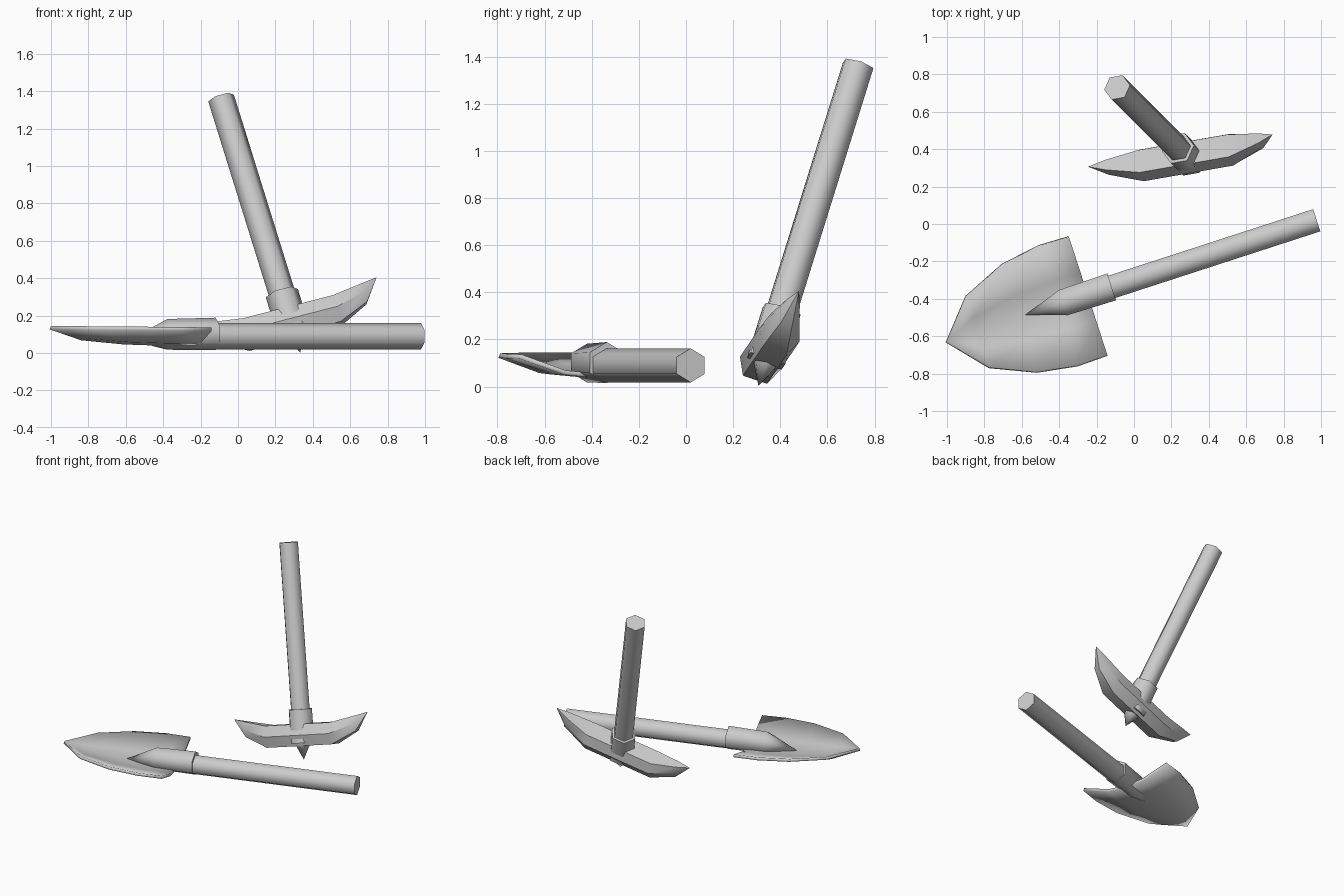
import bpy, bmesh
from math import radians, cos, sin, pi
from mathutils import Vector, Matrix

cube = bpy.data.objects.get("Cube")
if cube:
    bpy.data.objects.remove(cube, do_unlink=True)

grey = bpy.data.materials.new("plain_grey")
grey.use_nodes = True
grey.diffuse_color = (0.6, 0.6, 0.6, 1)
grey.node_tree.nodes["Principled BSDF"].inputs["Base Color"].default_value = (0.6, 0.6, 0.6, 1)


def frame(origin, axis, side):
    """Local z runs along the axis, local x towards the side."""
    z = Vector(axis).normalized()
    y = z.cross(Vector(side)).normalized()
    m = Matrix((y.cross(z), y, z)).transposed().to_4x4()
    m.translation = Vector(origin)
    return m


def loft(name, rings, matrix, angle, closed=True):
    bm = bmesh.new()
    rows = [[bm.verts.new(p) for p in ring] for ring in rings]
    n = len(rows[0])
    for a, b in zip(rows, rows[1:]):
        for i in range(n if closed else n - 1):
            j = (i + 1) % n
            bm.faces.new((a[i], a[j], b[j], b[i]))
    if closed:
        bm.faces.new(rows[0][::-1])
        bm.faces.new(rows[-1])
    bmesh.ops.remove_doubles(bm, verts=bm.verts, dist=0.0005)
    bmesh.ops.recalc_face_normals(bm, faces=bm.faces)
    mesh = bpy.data.meshes.new(name)
    bm.to_mesh(mesh)
    bm.free()
    mesh.materials.append(grey)
    ob = bpy.data.objects.new(name, mesh)
    ob.matrix_world = matrix
    bpy.context.collection.objects.link(ob)
    bpy.ops.object.select_all(action='DESELECT')
    ob.select_set(True)
    bpy.context.view_layer.objects.active = ob
    bpy.ops.object.shade_smooth_by_angle(angle=radians(angle))
    return ob


def rod(name, stations, matrix):
    """Six-sided rod from (distance, radius, sideways shift) stations."""
    rings = [[(r * cos(k * pi / 3) + shift, r * sin(k * pi / 3), d) for k in range(6)]
             for d, r, shift in stations]
    return loft(name, rings, matrix, 65)


# Shovel handle and tapering socket
shovel = frame((0.977, 0.02, 0.09), (-0.951, -0.309, 0), (0, 0, 1))
rod("shovel_handle", [(0, 0.072, 0), (1.2, 0.072, 0)], shovel)
rod("shovel_socket", [(1.153, 0.087, 0.012), (1.425, 0.082, 0.01), (1.64, 0, -0.02)], shovel)

# Dished shovel blade: distance, half width, rim height, depth
outline = [(0, 0.33, 0.137, 0.08), (0.17, 0.334, 0.139, 0.08), (0.386, 0.299, 0.141, 0.075),
           (0.62, 0.196, 0.143, 0.055), (0.794, 0, 0.145, 0)]
across = [(-1, 0), (-0.4, 0.85), (0, 1), (0.4, 0.85), (1, 0)]
blade_frame = Matrix.Translation((-0.245, -0.385, 0)) @ Matrix.Rotation(radians(198), 4, 'Z')
blade = loft("shovel_blade",
             [[(s, w * v, rim - depth * drop) for v, drop in across] for s, w, rim, depth in outline],
             blade_frame, 40, closed=False)
if sum(p.normal.z for p in blade.data.polygons) < 0:
    blade.data.flip_normals()
shell = blade.modifiers.new("thickness", 'SOLIDIFY')
shell.thickness = 0.02
shell.offset = -1

# Pick handle, collar and spike
pick = frame((0.283, 0.357, 0.164), (-0.285, 0.285, 0.915), (0.955, 0.167, 0.246))
rod("pick_handle", [(0, 0.072, 0), (1.31, 0.072, 0)], pick)
rod("pick_collar", [(-0.06, 0.09, 0), (0.17, 0.09, 0)], pick)
rod("pick_spike", [(-0.07, 0.058, 0), (-0.175, 0, 0)], pick)

# Curved pick head: distance, half width, top, bottom
half = [(0.25, 0.09, 0.07, -0.08), (0.425, 0.04, 0.105, 0.0), (0.517, 0, 0.125, 0.125)]
stations = [(-d, w, t, b) for d, w, t, b in reversed(half)] + half
section = [(0.7, 1), (1, 0.5), (0.6, 0), (-0.6, 0), (-1, 0.5), (-0.7, 1)]
loft("pick_head",
     [[(d, w * v, b + (t - b) * h) for v, h in section] for d, w, t, b in stations],
     pick, 35)
